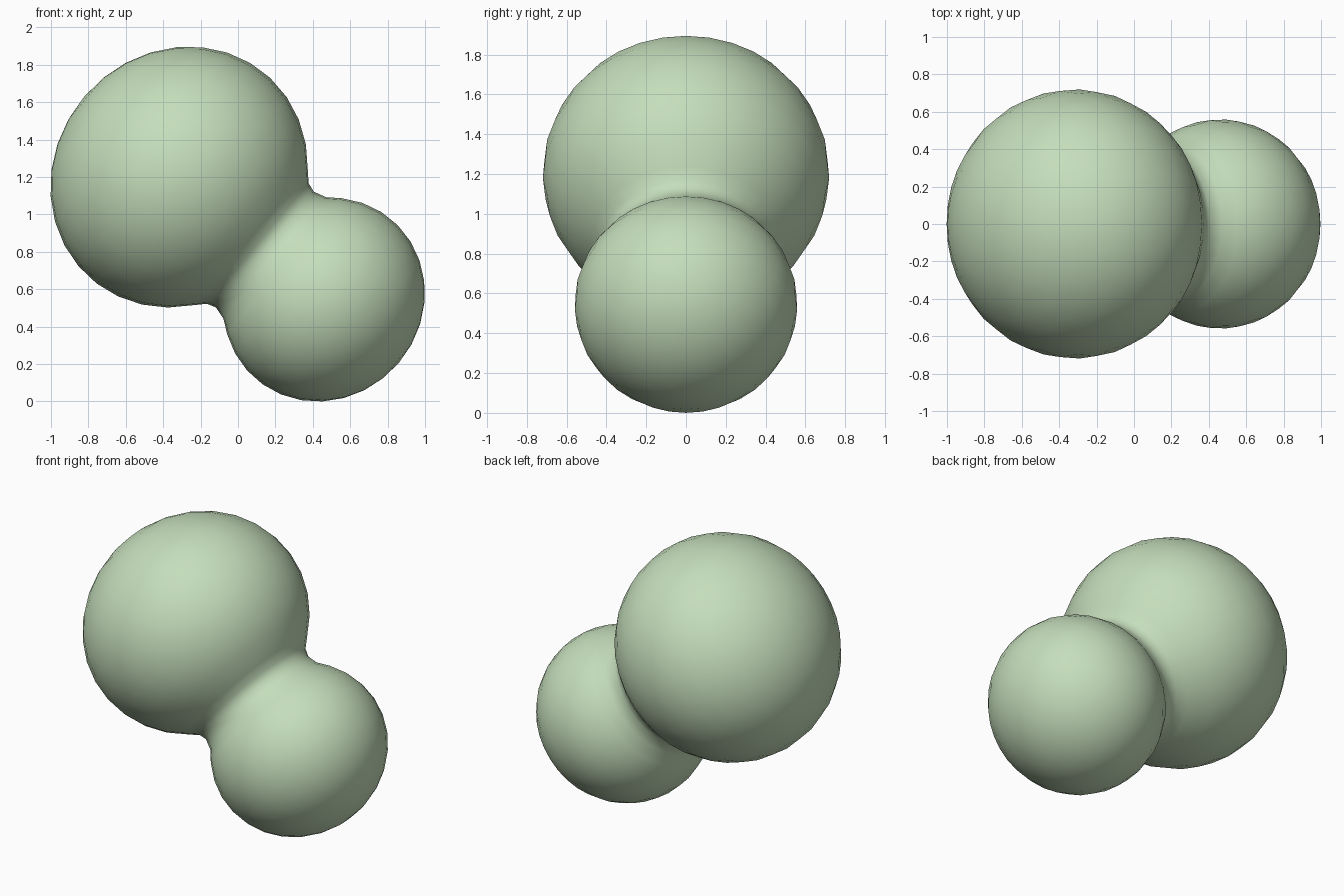
import bpy
import bmesh
from math import sin, cos, radians, tau
from mathutils import Vector

cube = bpy.data.objects.get("Cube")
if cube:
    bpy.data.objects.remove(cube, do_unlink=True)

# Sage green surface
sage = bpy.data.materials.new("sage_green")
sage.use_nodes = True
color = (0.56, 0.73, 0.50, 1)
sage.diffuse_color = color
sage.node_tree.nodes["Principled BSDF"].inputs["Base Color"].default_value = color

# Lobe centres and the axis joining them
large = Vector((-0.315, 0, 1.2))
small = Vector((0.46, 0, 0.545))
axis = (small - large).normalized()
distance = (small - large).length


def lobe(center, length, width, start, end, steps):
    """Arc of a slightly flattened ball as (distance along axis, radius)."""
    angles = [radians(start + (end - start) * i / steps) for i in range(steps + 1)]
    return [(center - length * cos(a), width * sin(a)) for a in angles]


# Outline: large lobe, pinched neck, small lobe
outline = lobe(0, 0.665, 0.72, 0, 139, 12)
outline += [(0.55, 0.422), (0.60, 0.405), (0.67, 0.425)]
outline += lobe(distance, 0.524, 0.56, 58, 180, 10)

# Revolve the outline around the axis
bm = bmesh.new()
verts = [bm.verts.new(large + axis * t + Vector((0, r, 0))) for t, r in outline]
edges = [bm.edges.new(pair) for pair in zip(verts, verts[1:])]
bmesh.ops.spin(bm, geom=verts + edges, cent=large, axis=axis, angle=tau, steps=32)
bmesh.ops.remove_doubles(bm, verts=bm.verts[:], dist=0.0005)
bmesh.ops.recalc_face_normals(bm, faces=bm.faces[:])
for face in bm.faces:
    face.smooth = True

mesh = bpy.data.meshes.new("blended_balls")
bm.to_mesh(mesh)
bm.free()
mesh.materials.append(sage)
body = bpy.data.objects.new("blended_balls", mesh)
bpy.context.collection.objects.link(body)
